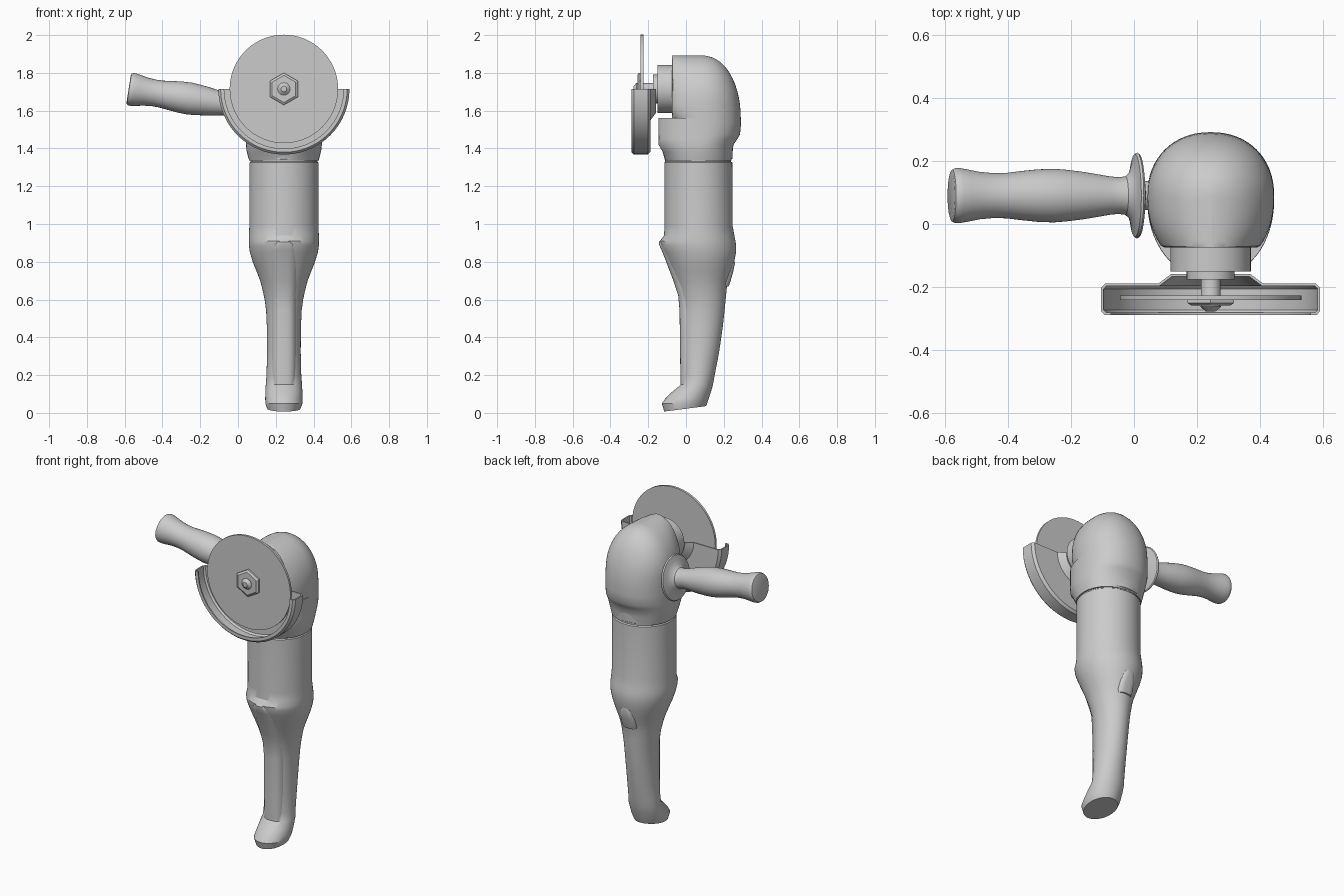
import bpy, bmesh, math
from mathutils import Matrix

CX, CZ = 0.243, 1.715          # tool centre line, spindle height


def finish(name, bm, angle=32):
    bmesh.ops.remove_doubles(bm, verts=bm.verts, dist=1e-5)
    bmesh.ops.recalc_face_normals(bm, faces=bm.faces)
    me = bpy.data.meshes.new(name)
    bm.to_mesh(me)
    bm.free()
    ob = bpy.data.objects.new(name, me)
    bpy.context.collection.objects.link(ob)
    bpy.ops.object.select_all(action='DESELECT')
    ob.select_set(True)
    bpy.context.view_layer.objects.active = ob
    bpy.ops.object.shade_smooth_by_angle(angle=math.radians(angle))
    return ob


def bridge(bm, a, b):
    n = len(a)
    for i in range(n):
        bm.faces.new((a[i], a[(i + 1) % n], b[(i + 1) % n], b[i]))


def loft(name, rows, n=64, power=2.0, tilt=0.0):
    """rows: z, half width, front y, back y, centre y, optional flat front limit"""
    bm = bmesh.new()
    rings = []
    for k, (z, hw, yf, yb, yc, *flat) in enumerate(rows):
        ring = []
        for i in range(n):
            t = 2 * math.pi * i / n
            c, s = math.cos(t), math.sin(t)
            x = math.copysign(abs(c) ** (2 / power), c) * hw
            y = yc + math.copysign(abs(s) ** (2 / power), s) * (yb - yc if s > 0 else yc - yf)
            if flat:
                y = max(y, flat[0])
            ring.append(bm.verts.new((CX + x, y, z + (tilt * (y - yc) if k == 0 else 0))))
        rings.append(ring)
    for a, b in zip(rings, rings[1:]):
        bridge(bm, a, b)
    bm.faces.new(rings[0])
    bm.faces.new(rings[-1])
    return finish(name, bm)


def turn(name, prof, matrix, n=64, start=0.0, sweep=2 * math.pi, closed=False):
    """revolve (radius, height) points about the local z axis"""
    bm = bmesh.new()
    full = sweep > 6.28
    steps = [start + sweep * i / n for i in range(n if full else n + 1)]
    cols = [[bm.verts.new((r * math.cos(t), r * math.sin(t), h)) for r, h in prof] for t in steps]
    m = len(prof)
    for i in range(n):
        a, b = cols[i], cols[(i + 1) % len(cols)]
        for j in range(m if closed else m - 1):
            k = (j + 1) % m
            bm.faces.new((a[j], a[k], b[k], b[j]))
    if not full:
        bm.faces.new(cols[0])
        bm.faces.new(cols[-1])
    bmesh.ops.transform(bm, matrix=matrix, verts=bm.verts)
    return finish(name, bm)


# main handle and motor housing
loft("motor_body", [
    (0.022, 0.088, -0.115, 0.105, 0.00), (0.05, 0.098, -0.128, 0.112, 0.00),
    (0.075, 0.099, -0.11, 0.12, 0.02), (0.11, 0.098, -0.075, 0.132, 0.04),
    (0.15, 0.096, -0.027, 0.143, 0.06), (0.20, 0.092, -0.022, 0.152, 0.065),
    (0.32, 0.089, -0.025, 0.175, 0.075), (0.45, 0.09, -0.027, 0.194, 0.085),
    (0.54, 0.094, -0.027, 0.204, 0.09), (0.60, 0.102, -0.032, 0.21, 0.09),
    (0.66, 0.115, -0.046, 0.216, 0.085), (0.70, 0.126, -0.06, 0.226, 0.083),
    (0.75, 0.145, -0.078, 0.242, 0.08), (0.80, 0.165, -0.098, 0.255, 0.078),
    (0.85, 0.18, -0.12, 0.265, 0.075), (0.885, 0.185, -0.135, 0.265, 0.072),
    (0.91, 0.186, -0.138, 0.262, 0.07), (0.94, 0.185, -0.116, 0.256, 0.067),
    (0.99, 0.183, -0.114, 0.247, 0.065), (1.325, 0.183, -0.115, 0.245, 0.065),
    (1.33, 0.177, -0.11, 0.238, 0.065), (1.34, 0.177, -0.11, 0.238, 0.065),
    (1.345, 0.185, -0.115, 0.245, 0.065), (1.43, 0.19, -0.115, 0.25, 0.065)],
    tilt=0.13)

# front grip insert
loft("front_grip_panel", [
    (0.15, 0.068, -0.029, 0.08, 0.06), (0.30, 0.07, -0.031, 0.10, 0.06),
    (0.54, 0.07, -0.034, 0.10, 0.06), (0.62, 0.074, -0.041, 0.10, 0.06),
    (0.70, 0.082, -0.067, 0.10, 0.05), (0.80, 0.088, -0.105, 0.10, 0.03),
    (0.86, 0.088, -0.129, 0.10, 0.01), (0.89, 0.08, -0.142, 0.10, 0.0),
    (0.905, 0.06, -0.144, 0.10, 0.0), (0.93, 0.03, -0.12, 0.10, 0.0)], power=2.8)

# rear switch lever
loft("switch_lever", [
    (0.67, 0.05, 0.15, 0.226, 0.17), (0.685, 0.055, 0.15, 0.232, 0.17),
    (0.74, 0.055, 0.15, 0.248, 0.18), (0.79, 0.045, 0.15, 0.259, 0.19),
    (0.82, 0.02, 0.15, 0.255, 0.19)], power=3.2)

# gear head: collar, step, then a dome with a flat front
head = [(1.335, 0.184, -0.11, 0.24, 0.065, -0.11), (1.385, 0.197, -0.135, 0.246, 0.07, -0.125),
        (1.42, 0.201, -0.165, 0.252, 0.08, -0.145), (1.45, 0.201, -0.17, 0.272, 0.085, -0.145),
        (1.475, 0.201, -0.17, 0.286, 0.088, -0.145), (1.53, 0.201, -0.17, 0.291, 0.09, -0.145),
        (1.562, 0.201, -0.17, 0.29, 0.09, -0.145), (1.5621, 0.201, -0.11, 0.29, 0.09, -0.075)]
for i in range(1, 15):
    a = math.pi / 2 * i / 14
    z = 1.562 + 0.33 * math.sin(a)
    hw = 0.201 * math.sqrt(max(0.004, 1 - (max(0, z - 1.64) / 0.252) ** 2))
    back = 0.08 + 0.21 * math.cos(a) ** 0.9
    head.append((z, hw, -0.15, max(back, 0.095), 0.09 - 0.02 * i / 14, -0.075))
loft("gear_head", head, power=2.15)

# spindle parts, all turned about the front-facing axis (height = -y)
front = Matrix.Translation((CX, 0, CZ)) @ Matrix.Rotation(math.pi / 2, 4, 'X')
turn("bearing_collar", [(0, 0.0), (0.127, 0.0), (0.127, 0.15), (0, 0.15)], front)
turn("spindle_neck", [(0, 0.14), (0.076, 0.14), (0.076, 0.176), (0, 0.176)], front, 48)
turn("spindle", [(0, 0.17), (0.031, 0.17), (0.031, 0.258), (0.033, 0.262),
                 (0.015, 0.277), (0, 0.277)], front, 32)
turn("cutting_disc", [(0, 0.226), (0.287, 0.226), (0.287, 0.24), (0, 0.24)], front, 96)
turn("lock_nut", [(0, 0.238), (0.085, 0.238), (0.085, 0.25), (0.072, 0.258), (0, 0.258)],
     front, 6, math.pi / 2)

# lower half guard with raised hub and turned-in rim
turn("disc_guard", [
    (0.03, 0.158), (0.125, 0.158), (0.165, 0.188), (0.333, 0.188), (0.347, 0.202),
    (0.347, 0.276), (0.335, 0.289), (0.316, 0.289), (0.316, 0.281), (0.331, 0.281),
    (0.339, 0.272), (0.339, 0.206), (0.33, 0.196), (0.162, 0.196), (0.122, 0.166),
    (0.03, 0.166)], front, 64, math.pi, math.pi, True)

# side handle with flange
side = Matrix.Translation((0.06, 0.09, 1.614)) @ Matrix.Rotation(math.radians(-81), 4, 'Y')
turn("side_handle", [
    (0, -0.04), (0.046, -0.04), (0.046, 0.03), (0.115, 0.042), (0.131, 0.045), (0.136, 0.051),
    (0.131, 0.058), (0.105, 0.064), (0.075, 0.073), (0.061, 0.088), (0.058, 0.11),
    (0.061, 0.14), (0.068, 0.18), (0.076, 0.23), (0.082, 0.28), (0.085, 0.32), (0.083, 0.37),
    (0.078, 0.42), (0.072, 0.47), (0.071, 0.51), (0.075, 0.555), (0.083, 0.595),
    (0.087, 0.62), (0.087, 0.634), (0.082, 0.644), (0.074, 0.647), (0, 0.647)], side, 48)
